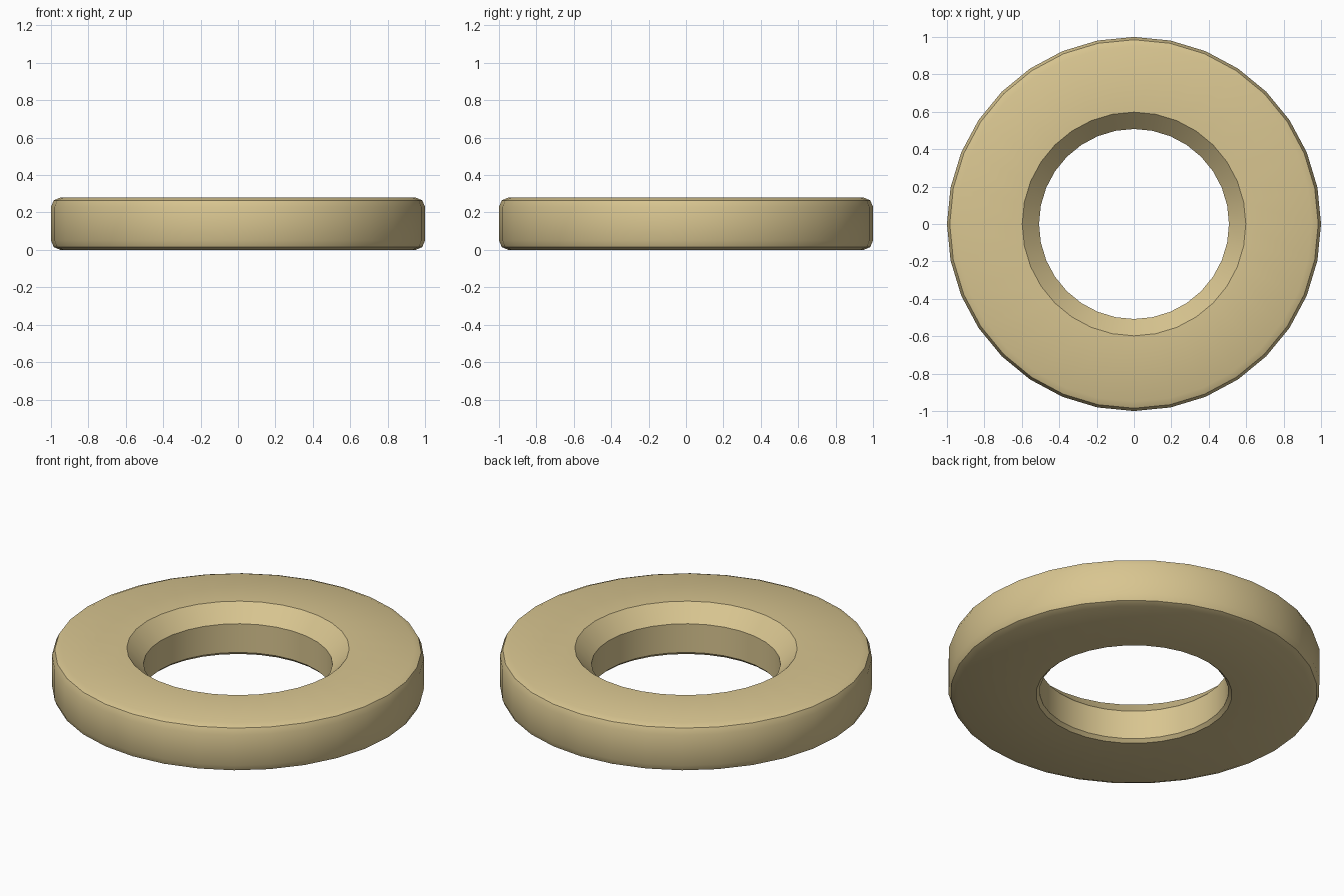
import bpy, bmesh, math

if "Cube" in bpy.data.objects:
    bpy.data.objects.remove(bpy.data.objects["Cube"])

SIDES = 32

# Ring cross-section (radius, z), counter-clockwise from the bottom of the hole
profile = [
    (0.527, 0.0), (0.95, 0.0), (0.985, 0.015), (1.0, 0.05),
    (1.0, 0.23), (0.985, 0.265), (0.95, 0.28),
    (0.598, 0.28), (0.508, 0.188), (0.508, 0.018),
]

# Lathe the cross-section around z
bm = bmesh.new()
rings = []
for i in range(SIDES):
    a = 2 * math.pi * i / SIDES
    rings.append([bm.verts.new((r * math.cos(a), r * math.sin(a), z)) for r, z in profile])
n = len(profile)
for i in range(SIDES):
    here, there = rings[i], rings[(i + 1) % SIDES]
    for j in range(n):
        k = (j + 1) % n
        bm.faces.new((here[j], there[j], there[k], here[k]))
bmesh.ops.recalc_face_normals(bm, faces=bm.faces)

mesh = bpy.data.meshes.new("washer_ring")
bm.to_mesh(mesh)
bm.free()
ring = bpy.data.objects.new("washer_ring", mesh)
bpy.context.collection.objects.link(ring)

# Tan finish
mat = bpy.data.materials.new("tan")
mat.diffuse_color = (0.69, 0.56, 0.28, 1.0)
mat.use_nodes = True
mat.node_tree.nodes["Principled BSDF"].inputs["Base Color"].default_value = mat.diffuse_color
mesh.materials.append(mat)

# Smooth around the ring, crisp at the chamfers
bpy.context.view_layer.objects.active = ring
ring.select_set(True)
bpy.ops.object.shade_smooth_by_angle(angle=math.radians(30))
